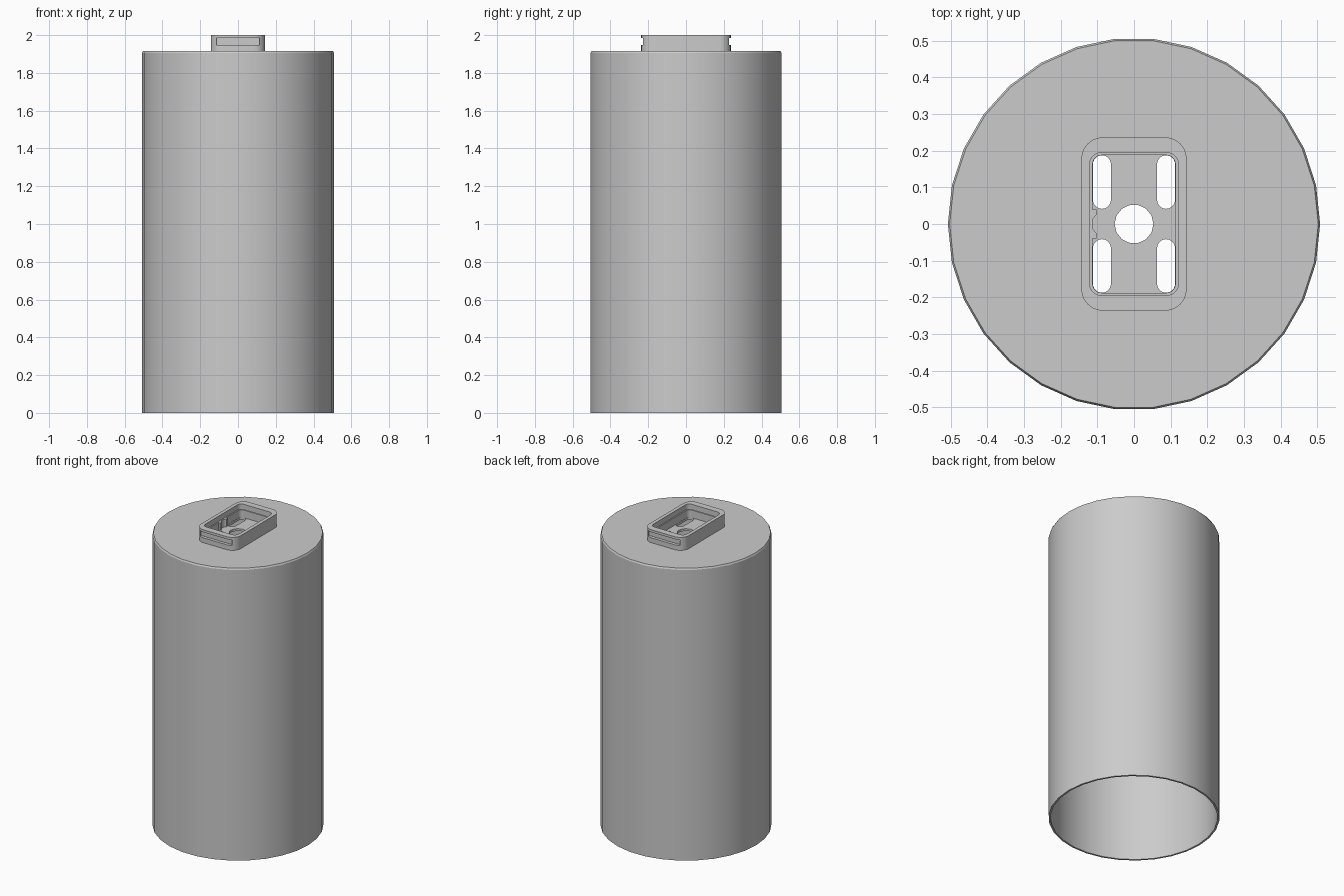
import bpy, bmesh, math

if "Cube" in bpy.data.objects:
    bpy.data.objects.remove(bpy.data.objects["Cube"])

grey = bpy.data.materials.new("plain_grey")
grey.diffuse_color = (0.6, 0.6, 0.6, 1)
grey.use_nodes = True
grey.node_tree.nodes["Principled BSDF"].inputs["Base Color"].default_value = grey.diffuse_color


def finish(name, bm):
    bmesh.ops.recalc_face_normals(bm, faces=bm.faces)
    mesh = bpy.data.meshes.new(name)
    bm.to_mesh(mesh)
    bm.free()
    mesh.materials.append(grey)
    ob = bpy.data.objects.new(name, mesh)
    bpy.context.collection.objects.link(ob)
    return ob


def prism(name, cx, cy, hx, hy, z0, z1, r=0.0, seg=6):
    """Upright block with rounded corners, half sizes hx and hy."""
    bm = bmesh.new()
    pts = []
    for i, (sx, sy) in enumerate([(1, 1), (-1, 1), (-1, -1), (1, -1)]):
        for k in range(seg + 1 if r else 1):
            a = math.pi / 2 * (i + k / seg)
            p = (cx + sx * (hx - r) + r * math.cos(a), cy + sy * (hy - r) + r * math.sin(a))
            if not pts or math.dist(p, pts[-1]) > 1e-5:
                pts.append(p)
    if math.dist(pts[0], pts[-1]) < 1e-5:
        pts.pop()
    face = bm.faces.new([bm.verts.new((x, y, z0)) for x, y in pts])
    top = bmesh.ops.extrude_face_region(bm, geom=[face], use_keep_orig=True)
    for v in top["geom"]:
        if isinstance(v, bmesh.types.BMVert):
            v.co.z = z1
    return finish(name, bm)


def lathe(name, profile, n):
    """Turned solid closed by a flat face at both profile ends."""
    bm = bmesh.new()
    rings = [[bm.verts.new((r * math.cos(2 * math.pi * i / n), r * math.sin(2 * math.pi * i / n), z))
              for i in range(n)] for r, z in profile]
    for a, b in zip(rings, rings[1:]):
        for i in range(n):
            j = (i + 1) % n
            bm.faces.new((a[i], a[j], b[j], b[i]))
    bm.faces.new(rings[0])
    bm.faces.new(rings[-1])
    return finish(name, bm)


def cut(ob, cutters):
    bpy.context.view_layer.objects.active = ob
    for c in cutters:
        m = ob.modifiers.new("cut", "BOOLEAN")
        m.operation, m.solver, m.object = "DIFFERENCE", "EXACT", c
        bpy.ops.object.modifier_apply(modifier=m.name)
        bpy.data.objects.remove(c)


# Hollow can, open below, with a thin chamfered lid
can = lathe("can_shell", [(0.496, 1.9), (0.496, 0), (0.508, 0), (0.508, 1.905), (0.503, 1.915)], 30)

# Lid openings: centre hole and four slots
holes = [lathe("hole_cutter", [(0.053, 1.8), (0.053, 1.95)], 14)]
for sx in (-1, 1):
    for sy in (-1, 1):
        holes.append(prism("slot_cutter", sx * 0.0875, sy * 0.1145, 0.0245, 0.073, 1.8, 1.95, 0.0245))
cut(can, holes)

# Socket frame with stepped pocket and a groove on the front and back
frame = prism("socket_frame", 0, 0, 0.144, 0.237, 1.913, 2.0, 0.06)
cut(frame, [
    prism("pocket_cutter", 0, 0, 0.113, 0.188, 1.85, 2.05, 0.025),
    prism("step_cutter", 0, 0, 0.121, 0.194, 1.965, 2.05, 0.03),
    prism("front_groove_cutter", 0, -0.25, 0.115, 0.033, 1.947, 1.984),
    prism("back_groove_cutter", 0, 0.25, 0.115, 0.033, 1.947, 1.984),
])

# Scalloped key rib on the left pocket wall
rib = prism("key_rib", -0.11, 0, 0.008, 0.04, 1.914, 1.965)
scallop = lathe("scallop_cutter", [(0.0305, 1.8), (0.0305, 2.05)], 24)
scallop.location.x = -0.0845
bpy.context.view_layer.update()
cut(rib, [scallop])

for ob in (can, frame, rib):
    bpy.ops.object.select_all(action="DESELECT")
    ob.select_set(True)
    bpy.context.view_layer.objects.active = ob
    bpy.ops.object.shade_smooth_by_angle(angle=math.radians(20))
